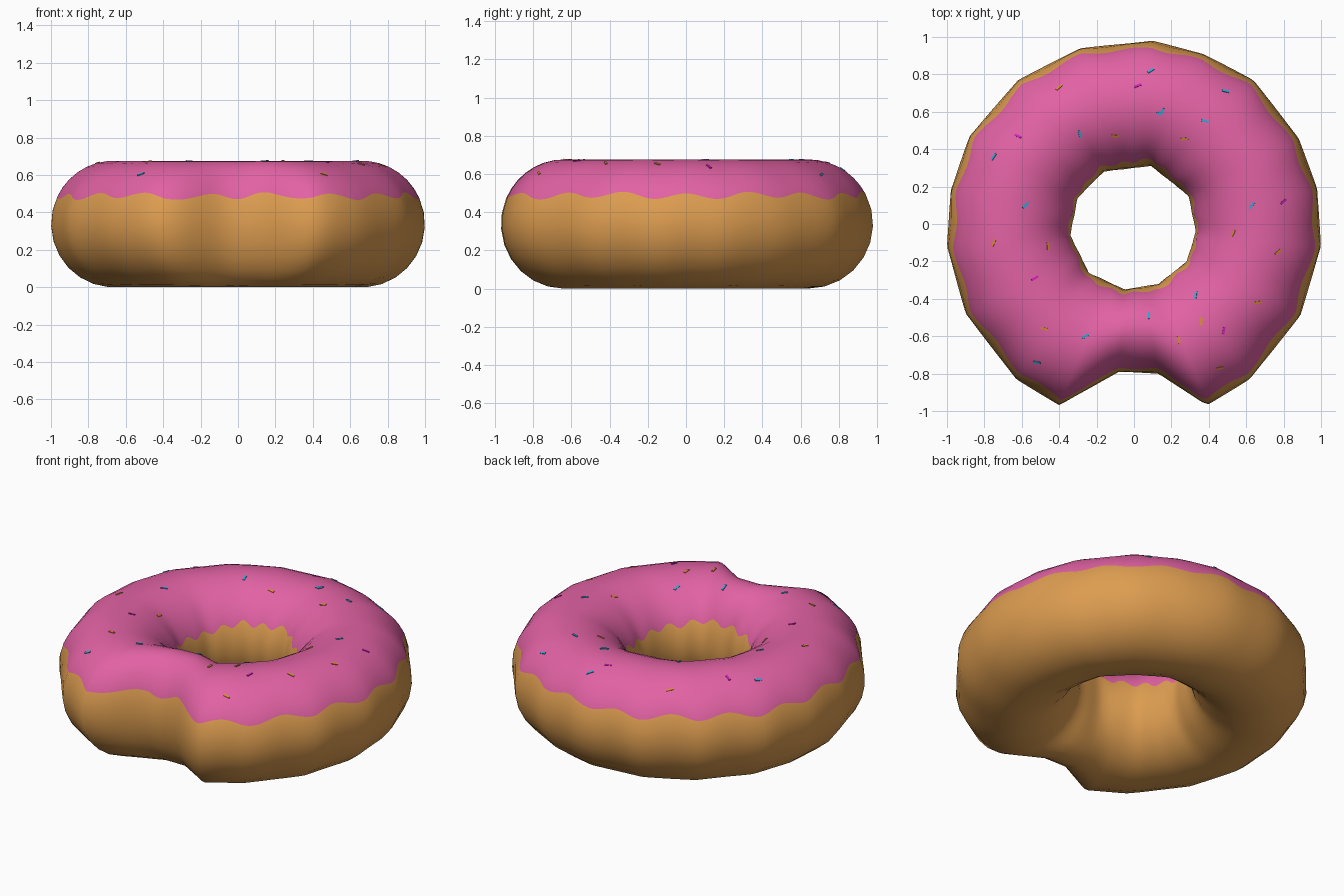
import bpy, math, random
from mathutils import Vector, Matrix

if "Cube" in bpy.data.objects:
    bpy.data.objects.remove(bpy.data.objects["Cube"])

random.seed(4)
COLS, TOP, LOW = 240, 14, 16
HALF = 0.338                      # half the tube height

def material(name, rgb):
    m = bpy.data.materials.new(name)
    m.diffuse_color = (*rgb, 1)
    m.use_nodes = True
    m.node_tree.nodes["Principled BSDF"].inputs["Base Color"].default_value = m.diffuse_color
    return m

dough = material("golden_dough", (0.72, 0.335, 0.08))
icing = material("pink_icing", (0.76, 0.122, 0.371))
blue = material("blue_sprinkle", (0.02, 0.40, 0.68))
amber = material("amber_sprinkle", (0.65, 0.26, 0.03))
magenta = material("magenta_sprinkle", (0.66, 0.015, 0.51))

# Plan outlines: faceted outer edge with the bite at the front, and the hole
OUTER = [(0.1, .98), (-.29, .94), (-.62, .77), (-.88, .47), (-.98, .18), (-1, -.12),
         (-.9, -.48), (-.63, -.83), (-.4, -.97), (-.08, -.79), (.13, -.8), (.39, -.97),
         (.62, -.83), (.89, -.49), (1, -.12), (.98, .19), (.88, .46), (.64, .77), (.37, .91)]
HOLE = [(.09, .31), (-.16, .28), (-.3, .14), (-.34, -.06), (-.24, -.26), (-.05, -.35),
        (.13, -.32), (.28, -.2), (.33, -.04), (.29, .15)]

def radius(poly, th):
    """Distance from the centre to the outline in direction th."""
    d = Vector((math.cos(th), math.sin(th)))
    for i, p in enumerate(poly):
        a, b = Vector(p), Vector(poly[(i + 1) % len(poly)])
        if a.cross(d) >= -1e-9 and d.cross(b) >= -1e-9 and a.dot(d) > 0:
            e = b - a
            return a.cross(e) / d.cross(e)

def surface(th, a):
    """Point on the ring: th runs round it, a runs round the tube (0 = outside)."""
    r0, r1 = radius(HOLE, th), radius(OUTER, th)
    r = (r0 + r1) / 2 + (r1 - r0) / 2 * math.cos(a)
    return Vector((r * math.cos(th), r * math.sin(th), HALF * (1 + math.sin(a))))

# Ring of dough, with a vertex line that follows the wavy icing edge
verts, faces, mats = [], [], []
N = TOP + LOW
for i in range(COLS):
    th = 2 * math.pi * i / COLS
    ph = th + math.pi / 2
    wave = -0.016 * math.cos(18 * ph) + 0.005 * math.sin(7 * ph)
    z_out = 0.487 + wave
    z_in = 0.465 + wave - 0.025 * math.cos(2 * th)
    a_out = math.asin(z_out / HALF - 1)
    a_in = math.pi - math.asin(z_in / HALF - 1)
    for j in range(TOP):
        verts.append(surface(th, a_out + (a_in - a_out) * j / TOP))
    for j in range(LOW):
        verts.append(surface(th, a_in + (a_out + 2 * math.pi - a_in) * j / LOW))
    for j in range(N):
        k, j2 = (i + 1) % COLS, (j + 1) % N
        faces.append((i * N + j, k * N + j, k * N + j2, i * N + j2))
        mats.append(1 if j < TOP else 0)
mesh = bpy.data.meshes.new("iced_ring")
mesh.from_pydata(verts, [], faces)
mesh.materials.append(dough)
mesh.materials.append(icing)
for p in mesh.polygons:
    p.material_index = mats[p.index]
    p.use_smooth = True
mesh.update()
# Soft shading across the facets: average the normals along the ring
nor = [v.normal.copy() for v in mesh.vertices]
soft = []
for i in range(COLS):
    for j in range(N):
        s = Vector()
        for k in range(-7, 8):
            s += nor[((i + k) % COLS) * N + j] * (8 - abs(k))
        soft.append(s.normalized())
mesh.normals_split_custom_set_from_vertices(soft)
bpy.context.collection.objects.link(bpy.data.objects.new("iced_ring", mesh))

# Sprinkles: thin plates lying on the icing, given by plan position
SPRINKLES = {
    "blue_sprinkles": (blue, [(.09, .82), (.49, .71), (.15, .6), (.14, .595), (.38, .55),
        (-.29, .48), (-.75, .36), (-.58, .1), (.63, .1), (.33, -.38), (.08, -.49),
        (-.26, -.6), (-.52, -.74)]),
    "amber_sprinkles": (amber, [(-.4, .73), (.27, .455), (-.1, .47), (-.75, -.1), (.53, -.05),
        (.77, -.15), (-.48, -.56), (.36, -.52), (.24, -.62), (.66, -.42), (.46, -.77),
        (-.46, -.12)]),
    "magenta_sprinkles": (magenta, [(.02, .74), (-.62, .47), (.8, .12), (-.53, -.29),
        (.48, -.57)]),
}
for name, (mat, spots) in SPRINKLES.items():
    v, f = [], []
    for x, y in spots:
        th = math.atan2(y, x)
        r0, r1 = radius(HOLE, th), radius(OUTER, th)
        a = math.acos(max(-1, min(1, (2 * math.hypot(x, y) - r0 - r1) / (r1 - r0))))
        c = surface(th, a)
        t = (surface(th + .03, a) - surface(th - .03, a)).normalized()
        b = (surface(th, a + .03) - surface(th, a - .03)).normalized()
        n = t.cross(b).normalized()
        if n.z < 0:
            n = -n
        w = Matrix.Rotation(random.uniform(0, math.pi), 3, n) @ t
        s = n.cross(w)
        k = len(v)
        for h in (-.003, .003):
            for p, q in ((-1, -1), (1, -1), (1, 1), (-1, 1)):
                v.append(c + w * p * .02 + s * q * .006 + n * h)
        f.append((k + 4, k + 5, k + 6, k + 7))
        f.append((k + 3, k + 2, k + 1, k))
        for e in range(4):
            g = (e + 1) % 4
            f.append((k + e, k + g, k + g + 4, k + e + 4))
    m = bpy.data.meshes.new(name)
    m.from_pydata(v, [], f)
    m.materials.append(mat)
    bpy.context.collection.objects.link(bpy.data.objects.new(name, m))
